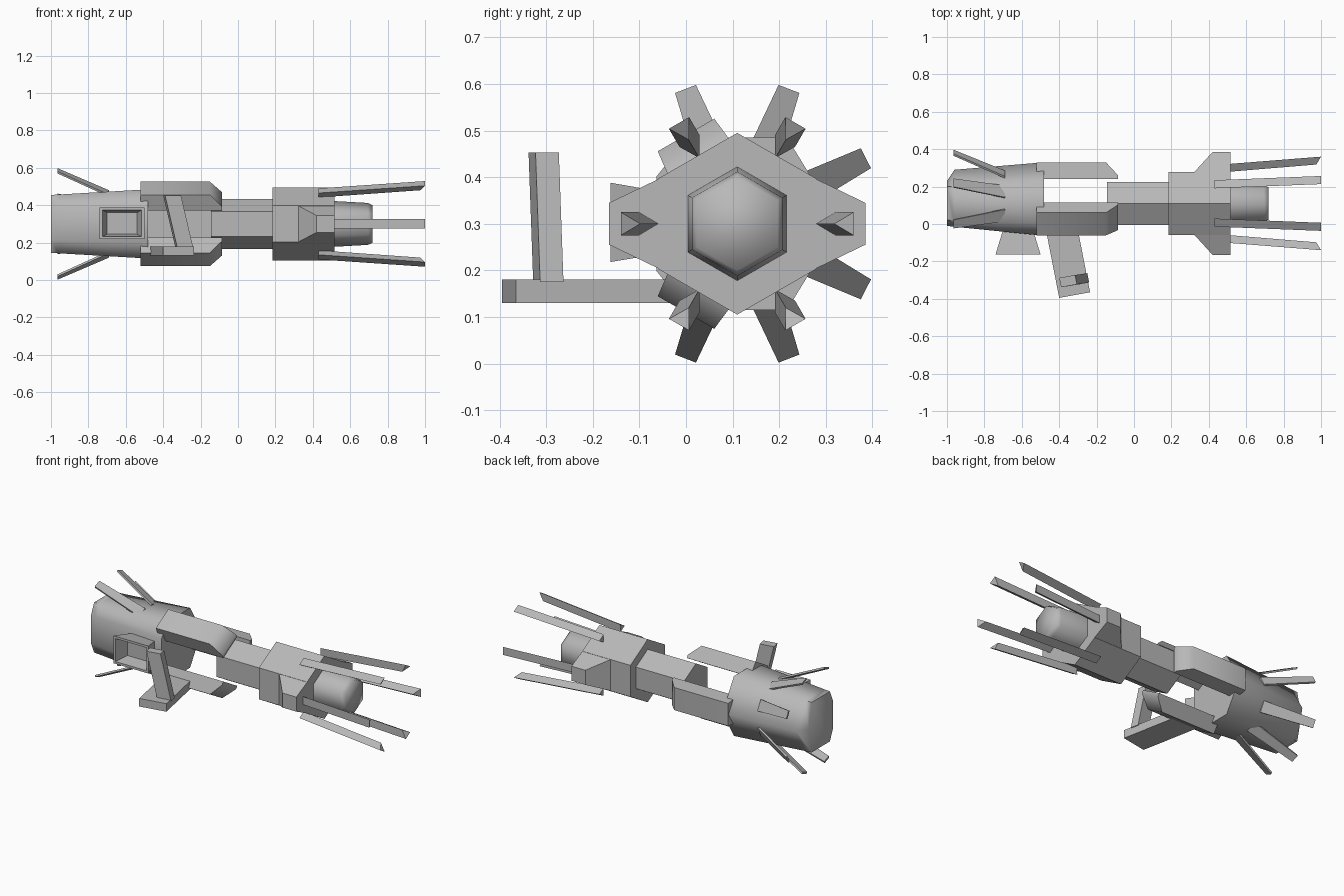
import bpy, bmesh
from math import cos, sin, radians, sqrt

cube = bpy.data.objects.get("Cube")
if cube:
    bpy.data.objects.remove(cube, do_unlink=True)

grey = bpy.data.materials.new("plain grey")
grey.use_nodes = True
colour = (0.48, 0.48, 0.48, 1)
grey.diffuse_color = colour
grey.node_tree.nodes["Principled BSDF"].inputs["Base Color"].default_value = colour

AXIS_Y, AXIS_Z = 0.11, 0.30


def polar(x, r, side, angle):
    """Point at distance r from the long axis, shifted sideways by side."""
    a = radians(angle)
    return (x, AXIS_Y + r * cos(a) - side * sin(a), AXIS_Z + r * sin(a) + side * cos(a))


def loft(name, rings, smooth=None):
    """Skin a closed solid through rings of equal length."""
    bm = bmesh.new()
    loops = [[bm.verts.new(p) for p in ring] for ring in rings]
    n = len(loops[0])
    for a, b in zip(loops, loops[1:]):
        for i in range(n):
            j = (i + 1) % n
            bm.faces.new((a[i], a[j], b[j], b[i]))
    bm.faces.new(loops[0][::-1])
    bm.faces.new(loops[-1])
    bmesh.ops.recalc_face_normals(bm, faces=bm.faces)
    mesh = bpy.data.meshes.new(name)
    bm.to_mesh(mesh)
    bm.free()
    mesh.materials.append(grey)
    obj = bpy.data.objects.new(name, mesh)
    bpy.context.collection.objects.link(obj)
    if smooth:
        bpy.ops.object.select_all(action='DESELECT')
        obj.select_set(True)
        bpy.context.view_layer.objects.active = obj
        bpy.ops.object.shade_smooth_by_angle(angle=radians(smooth))
    return obj


def hexagon(x, r):
    """Hexagon round the axis with a point at the top."""
    return [polar(x, r, 0, 30 + 60 * i) for i in range(6)]


def rect(x0, x1, z0, z1, y):
    return [(x0, y, z0), (x1, y, z0), (x1, y, z1), (x0, y, z1)]


# Rear housing: flat top and bottom, pointed back, flat front
def housing_ring(x, back, top, front):
    half = top / sqrt(3)
    outline = [(back, 0), (half, top), (-half, top), (-front, top * 0.55),
               (-front, -top * 0.55), (-half, -top), (half, -top)]
    return [(x, AXIS_Y + y, AXIS_Z + z) for y, z in outline]


loft("rear_housing", [housing_ring(-1.0, 0.12, 0.155, 0.12),
                      housing_ring(-0.96, 0.18, 0.157, 0.125),
                      housing_ring(-0.48, 0.22, 0.185, 0.173)], 65)

# Three clamp arms joining the housing to the barrel
for i, angle in enumerate((0, 120, 240)):
    rings = []
    for x, outer, width in ((-0.52, 0.22, 0.07), (-0.15, 0.22, 0.07), (-0.085, 0.15, 0.078)):
        rings.append([polar(x, 0.13, -0.08, angle), polar(x, outer, -width, angle),
                      polar(x, outer, width, angle), polar(x, 0.13, 0.08, angle)])
    loft(f"clamp_arm_{i + 1}", rings, 65)

# Barrel, head block and tapered emitter
loft("barrel", [hexagon(-0.145, 0.133), hexagon(0.2, 0.133)])
loft("head_block", [hexagon(0.185, 0.195), hexagon(0.515, 0.195)])
loft("emitter", [hexagon(0.5, 0.123), hexagon(0.695, 0.112), hexagon(0.72, 0.1)], 89)

# Side wedges on the head block
for name, side in (("back_wedge", 1), ("front_wedge", -1)):
    rings = []
    for r, start, half in ((0.165, 0.32, 0.098), (0.275, 0.42, 0.045)):
        rings.append(rect(start, 0.515, AXIS_Z - half, AXIS_Z + half, AXIS_Y + side * r))
    loft(name, rings)

# Six prongs with a triangular section, spreading towards the tip
for i in range(6):
    rings = []
    for x, tip_x, outer in ((0.43, 0.43, 0.205), (1.0, 0.975, 0.25)):
        rings.append([polar(x, outer, -0.025, 60 * i), polar(x, outer, 0.025, 60 * i),
                      polar(tip_x, outer - 0.042, 0, 60 * i)])
    loft(f"prong_{i + 1}", rings)

# Flared fins on the rear housing
for i, angle in enumerate((27, 69, 111, 249, 291, 333)):
    rings = []
    for x, r, w in ((-0.965, 0.31, 0.024), (-0.69, 0.18, 0.034)):
        rings.append([polar(x, r, -w, angle), polar(x, r, w, angle),
                      polar(x, r - 0.012, w, angle), polar(x, r - 0.012, -w, angle)])
    loft(f"fin_{i + 1}", rings)

# Hollow flared port on the front
loft("front_port", [rect(-0.70, -0.54, 0.24, 0.365, -0.03),
                    rect(-0.74, -0.50, 0.218, 0.388, -0.162),
                    rect(-0.725, -0.515, 0.232, 0.374, -0.162),
                    rect(-0.70, -0.54, 0.245, 0.36, -0.08)])

# Foot plate, angled outward to the front
foot = [(-0.40, -0.395), (-0.235, -0.365), (-0.31, 0.02), (-0.475, -0.01)]
loft("foot_plate", [[(x, y, z) for x, y in foot] for z in (0.13, 0.18)])

# Leaning handle post on the foot plate
post = [(-0.39, -0.338), (-0.305, -0.323), (-0.315, -0.273), (-0.40, -0.288)]
loft("handle_post", [[(x + 0.065, y + 0.01, 0.175) for x, y in post],
                     [(x, y, 0.453) for x, y in post]])
